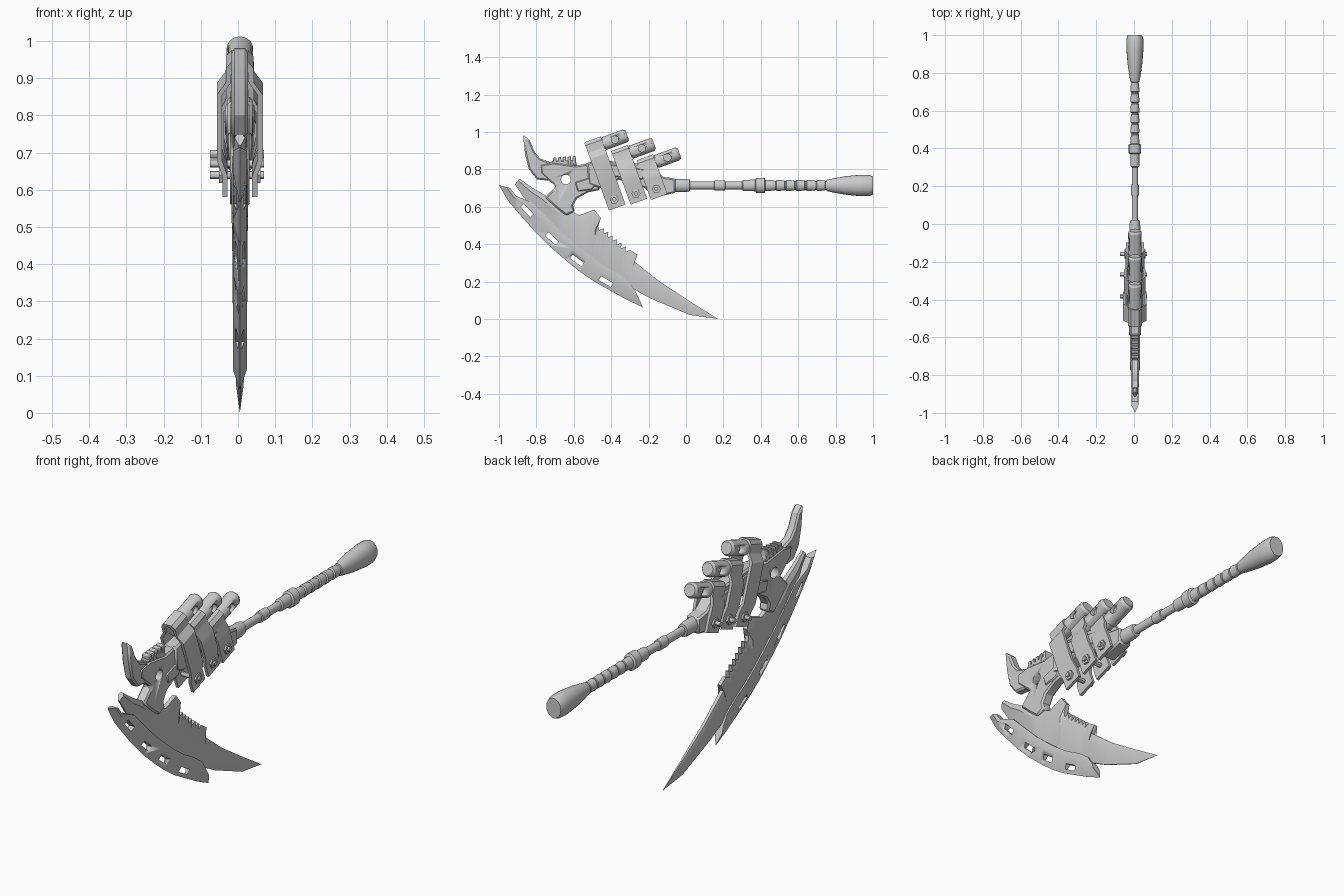
import bpy
import bmesh
from math import sin, cos, pi, radians

if "Cube" in bpy.data.objects:
    bpy.data.objects.remove(bpy.data.objects["Cube"])

CX = 0.005
TILT = radians(20)


def apply(ob, mod):
    bpy.context.view_layer.objects.active = ob
    bpy.ops.object.modifier_apply(modifier=mod.name)


def skin(name, rings, angle=30):
    """Bridge equal-length rings of points and cap both ends."""
    bm = bmesh.new()
    loops = [[bm.verts.new((x + CX, y, z)) for x, y, z in ring] for ring in rings]
    n = len(loops[0])
    for a, b in zip(loops, loops[1:]):
        for i in range(n):
            j = (i + 1) % n
            bm.faces.new((a[i], a[j], b[j], b[i]))
    bm.faces.new(loops[0])
    bm.faces.new(loops[-1])
    bmesh.ops.remove_doubles(bm, verts=bm.verts, dist=1e-5)
    bmesh.ops.recalc_face_normals(bm, faces=bm.faces)
    mesh = bpy.data.meshes.new(name)
    bm.to_mesh(mesh)
    bm.free()
    ob = bpy.data.objects.new(name, mesh)
    bpy.context.collection.objects.link(ob)
    for other in bpy.context.selected_objects:
        other.select_set(False)
    ob.select_set(True)
    bpy.context.view_layer.objects.active = ob
    bpy.ops.object.shade_smooth_by_angle(angle=radians(angle))
    return ob


def plate(name, outline, half, bevel=0.008):
    """Side outline (y, z) given a thickness and chamfered rims."""
    ob = skin(name, [[(x, y, z) for y, z in outline] for x in (-half, half)], 20)
    if bevel:
        mod = ob.modifiers.new("Chamfer", "BEVEL")
        mod.width, mod.segments = bevel, 1
        mod.limit_method, mod.angle_limit = "ANGLE", radians(50)
        apply(ob, mod)
    return ob


def pin(name, y, z, r, x0, x1, sides=16):
    """Cylinder lying along x."""
    ring = [(y + r * cos(2 * pi * i / sides), z + r * sin(2 * pi * i / sides))
            for i in range(sides)]
    return skin(name, [[(x, a, b) for a, b in ring] for x in (x0, x1)])


def cut(ob, cutter):
    cutter.hide_render = True
    mod = ob.modifiers.new("Cut", "BOOLEAN")
    mod.operation, mod.solver, mod.object = "DIFFERENCE", "EXACT", cutter
    apply(ob, mod)
    bpy.data.objects.remove(cutter)


def edged(name, stations, back, front):
    """Blade whose sections run from a spine to a cutting edge."""
    rings = []
    for (sy, sz), (ey, ez), h, f in stations:
        ry, rz = sy + (ey - sy) * f, sz + (ez - sz) * f
        rings.append([(-h * back, sy, sz), (h * back, sy, sz), (h, ry, rz),
                      (h * front, ey, ez), (-h * front, ey, ez), (-h, ry, rz)])
    return skin(name, rings, 25)


# Main blade: broad heel, saw-toothed back, long point
heel = [((-.89, .75), (-.915, .72), .014), ((-.82, .70), (-.86, .64), .02),
        ((-.75, .66), (-.82, .60), .022), ((-.68, .61), (-.75, .52), .022),
        ((-.63, .585), (-.68, .45), .022), ((-.57, .555), (-.64, .41), .022),
        ((-.49, .585), (-.60, .38), .022), ((-.455, .54), (-.555, .34), .021),
        ((-.47, .50), (-.525, .32), .021)]
teeth = []
TEETH = 7
for i in range(TEETH):
    t = i / TEETH
    y, z = -.465 + .165 * t, .475 - .135 * t
    ey, ez = -.51 + .17 * t, .31 - .12 * t
    teeth.append(((y, z), (ey, ez), .02, .3))
    teeth.append(((y + .026, z + .01), (ey + .012, ez - .009), .02, .4))
point = [((-.26, .345), (-.32, .18), .019), ((-.28, .31), (-.30, .17), .019),
         ((-.14, .20), (-.19, .11), .015), ((.02, .095), (.02, .022), .01),
         ((.172, 0), (.172, 0), 0)]
edged("main_blade", [s + (.3,) for s in heel] + teeth + [s + (.3,) for s in point],
      .45, .25)

# Outer cutting strip with four slots
outer = [(-1, .715), (-.95, .63), (-.89, .56), (-.81, .47), (-.73, .39), (-.65, .32),
         (-.57, .255), (-.49, .20), (-.41, .155), (-.32, .105), (-.23, .062)]
inner = [(-.94, .70), (-.91, .66), (-.82, .62), (-.74, .54), (-.66, .46), (-.59, .40),
         (-.51, .335), (-.44, .285), (-.36, .24), (-.30, .195), (-.267, .142)]
strip = edged("cutting_strip", [(a, b, .019, .3) for a, b in zip(inner, outer)], .8, 0)
for y, z, deg in ((-.85, .58, 47), (-.717, .43, 42), (-.583, .313, 36), (-.428, .20, 30)):
    c, s = cos(radians(deg)), sin(radians(deg))
    box = [(y + a * c + b * s, z - a * s + b * c)
           for a, b in ((-.037, -.012), (.037, -.012), (.037, .012), (-.037, .012))]
    cut(strip, plate("slot_cutter", box, .1, 0))

# Horn, neck and grip ribs
plate("horn", [(-.872, .987), (-.835, .955), (-.81, .895), (-.78, .858), (-.71, .832),
               (-.71, .767), (-.738, .74), (-.797, .746), (-.84, .80), (-.86, .88)], .022)
neck = plate("neck", [(-.733, .74), (-.775, .778), (-.78, .826), (-.71, .837),
                      (-.588, .82), (-.50, .837), (-.46, .69), (-.524, .677),
                      (-.583, .644), (-.604, .607), (-.594, .575), (-.642, .553),
                      (-.695, .596), (-.754, .65), (-.695, .709)], .026)
cut(neck, pin("eye_cutter", -.642, .746, .026, -.1, .1))
plate("neck_panel", [(-.594, .73), (-.513, .757), (-.476, .725), (-.503, .692),
                     (-.578, .682)], .031, .005)
plate("rib_base", [(-.72, .82), (-.72, .845), (-.59, .85), (-.58, .81)], .02, .004)
for i in range(5):
    y = -.70 + i * .026
    plate("grip_rib", [(y - .009, .82), (y - .012, .86 + i * .002),
                       (y + .006, .866 + i * .002), (y + .009, .82)], .021, .003)

# Core between the straps
plate("core", [(-.53, .835), (-.46, .85), (-.25, .83), (-.17, .80), (-.12, .76),
               (-.055, .75), (-.055, .675), (-.17, .65), (-.22, .70), (-.36, .745),
               (-.46, .70), (-.52, .72)], .034)
plate("core_panel", [(-.47, .80), (-.43, .83), (-.22, .80), (-.19, .77), (-.24, .745),
                     (-.42, .765)], .04, .005)

# Three straps, each carrying a barrel and a bolt
U = (cos(TILT), sin(TILT))
D = (sin(TILT), -cos(TILT))


def tilted(top, u, s):
    return top[0] + U[0] * u + D[0] * s, top[1] + U[1] * u + D[1] * s


def strap(top, length, bulge):
    wall = .014
    side = [(.022, 0), (.037, .018), (.038, .06), (bulge, .095), (bulge, length - .105),
            (.047, length - .06), (.047, length)]
    lining = [(x - wall, s + wall * (s < .02)) for x, s in side]
    loop = [(-x, s) for x, s in reversed(side)] + side
    loop += lining[::-1] + [(-x, s) for x, s in lining]
    skin("strap", [[(x, *tilted(top, u, s)) for x, s in loop] for u in (-.047, .047)])


def barrel(top):
    rings = []
    for u, r in ((-.035, .03), (.05, .03), (.05, .036), (.17, .036), (.182, .028)):
        ring = []
        for i in range(20):
            a = 2 * pi * i / 20
            ring.append((r * cos(a), *tilted(top, u, .042 + r * sin(a))))
        rings.append(ring)
    ob = skin("barrel", rings)
    y, z = tilted(top, .113, .042)
    for side in (-1, 1):
        cut(ob, pin("port_cutter", y, z, .02, side * .014, side * .06))


for top, length, bulge in (((-.50, .96), .387, .062), ((-.356, .914), .305, .057),
                           ((-.22, .864), .225, .05)):
    strap(top, length, bulge)
    barrel(top)
    y, z = tilted(top, 0, length - .046)
    pin("bolt_rod", y, z, .011, -.08, .065, 12)
    for side in (-1, 1):
        pin("bolt_head", y, z, .024, side * .04, side * .056, 6)

# Handle: turned oval shaft with collars, segmented grip and pommel
AXIS = .714
profile = [(-.075, .036), (.0, .035), (.02, .031), (.022, .021), (.15, .021),
           (.152, .027), (.208, .027), (.21, .021), (.30, .021), (.305, .03),
           (.37, .031), (.375, .041), (.42, .041), (.425, .03)]
SEGMENTS = 6
step = .325 / SEGMENTS
for i in range(SEGMENTS):
    y = .425 + i * step
    profile += [(y + .005, .03), (y + step - .007, .027), (y + step - .005, .023),
                (y + step, .023)]
profile += [(.752, .03), (.79, .038), (.85, .049), (.93, .057), (.98, .056), (1, .048)]
rings = []
for y, r in profile:
    rings.append([(.8 * r * cos(2 * pi * i / 20), y, AXIS + r * sin(2 * pi * i / 20))
                  for i in range(20)])
skin("handle", rings)
